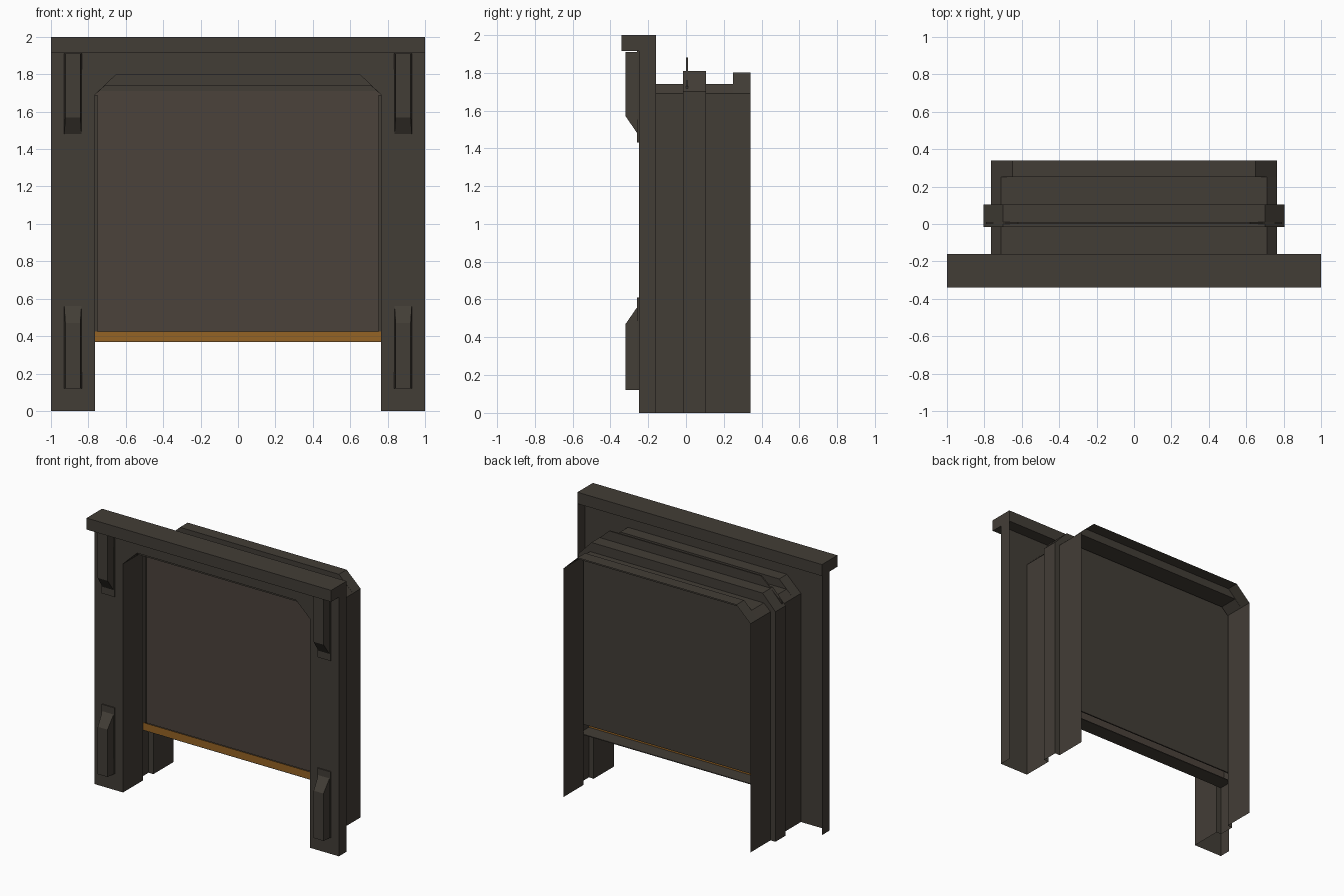
import bpy, bmesh

if "Cube" in bpy.data.objects:
    bpy.data.objects.remove(bpy.data.objects["Cube"])


def material(name, rgb):
    m = bpy.data.materials.new(name)
    m.diffuse_color = (*rgb, 1)
    m.use_nodes = True
    m.node_tree.nodes["Principled BSDF"].inputs["Base Color"].default_value = m.diffuse_color
    return m


FRAME = material("dark_brown_grey", (0.055, 0.047, 0.037))
DOOR = material("warm_brown_grey", (0.070, 0.055, 0.044))
ORANGE = material("worn_orange", (0.30, 0.125, 0.018))


def make(name, verts, faces, mat, fix=True):
    me = bpy.data.meshes.new(name)
    me.from_pydata(verts, [], faces)
    if fix:
        bm = bmesh.new()
        bm.from_mesh(me)
        bmesh.ops.recalc_face_normals(bm, faces=bm.faces)
        bm.to_mesh(me)
        bm.free()
    me.materials.append(mat)
    ob = bpy.data.objects.new(name, me)
    bpy.context.collection.objects.link(ob)
    return ob


def loft(name, rings, mat, closed=True, caps=True):
    n = len(rings[0])
    verts = [p for r in rings for p in r]
    faces = []
    for k in range(len(rings) - 1):
        for i in range(n if closed else n - 1):
            j = (i + 1) % n
            faces.append((k * n + i, k * n + j, (k + 1) * n + j, (k + 1) * n + i))
    if caps:
        faces += [tuple(range(n)), tuple(range((len(rings) - 1) * n, len(rings) * n))]
    return make(name, verts, faces, mat)


def prism_y(name, pts, y0, y1, mat):
    return loft(name, [[(x, y, z) for x, z in pts] for y in (y0, y1)], mat)


def rect(x0, x1, z0, z1):
    return [(x0, z0), (x1, z0), (x1, z1), (x0, z1)]


def arch(s, h, t, z0=0.0, c=1.69):
    return [(-s, z0), (-s, c), (-h, t), (h, t), (s, c), (s, z0)]


# tunnel lining, open below and at both ends, with the slot the door runs in
LIP, MID, SLOT = arch(0.765, 0.65, 1.80), arch(0.765, 0.71, 1.74), arch(0.805, 0.70, 1.81, c=1.70)
stations = [(-0.25, LIP), (-0.16, LIP), (-0.16, MID), (-0.015, MID), (-0.015, SLOT),
            (0.105, SLOT), (0.105, MID), (0.25, MID), (0.25, LIP), (0.34, LIP)]
loft("tunnel_lining", [[(x, y, z) for x, z in p] for y, p in stations], FRAME,
     closed=False, caps=False)

# front surround: face sheet around the opening plus the outer flanges
outer = [(-1, 0), (-1, 1.69), (-1, 1.92), (1, 1.92), (1, 1.69), (1, 0)]
loft("front_surround", [[(x, -0.25, z) for x, z in LIP],
                        [(x, -0.25, z) for x, z in outer],
                        [(x, -0.16, z) for x, z in outer]], FRAME, closed=False, caps=False)

# cap beam
prism_y("cap_beam", rect(-1, 1, 1.915, 2.0), -0.34, -0.16, FRAME)

# brackets on the posts: thin back plate and a tapered body
for side, label in ((-1, "left"), (1, "right")):
    cx = side * 0.883
    for pos, z0, z1, bz in (("upper", 1.43, 1.915, (1.91, 1.91, 1.57, 1.48)),
                            ("lower", 0.12, 0.61, (0.12, 0.12, 0.47, 0.56))):
        prism_y(f"{pos}_{label}_bracket_plate", rect(cx - 0.054, cx + 0.054, z0, z1),
                -0.258, -0.25, FRAME)
        a, b, c, d = bz
        back = [(cx - 0.048, -0.258, a), (cx + 0.048, -0.258, a),
                (cx + 0.046, -0.258, d), (cx - 0.046, -0.258, d)]
        front = [(cx - 0.04, -0.32, b), (cx + 0.04, -0.32, b),
                 (cx + 0.04, -0.32, c), (cx - 0.04, -0.32, c)]
        loft(f"{pos}_{label}_bracket", [back, front], FRAME)

# door: warm front leaf, grey back leaf, edge strips
prism_y("door_front_leaf", arch(0.80, 0.695, 1.80, 0.42), 0.005, 0.02, DOOR)
prism_y("door_back_leaf", arch(0.80, 0.695, 1.80, 0.44), 0.08, 0.09, FRAME)
for s, label in ((-1, "left"), (1, "right")):
    prism_y(f"door_{label}_edge_strip", rect(s * 0.752, s * 0.80, 0.425, 1.69),
            -0.01, 0.005, FRAME)

# plate standing out of the slot above the door
prism_y("top_plate", arch(0.79, 0.62, 1.88, 1.71, 1.73), 0.0, 0.01, FRAME)

# bottom edge of the door: orange strip and ledge
prism_y("door_orange_strip", rect(-0.80, 0.80, 0.372, 0.425), -0.012, -0.008, ORANGE)
prism_y("door_bottom_ledge", rect(-0.80, 0.80, 0.368, 0.374), -0.012, 0.103, FRAME)
